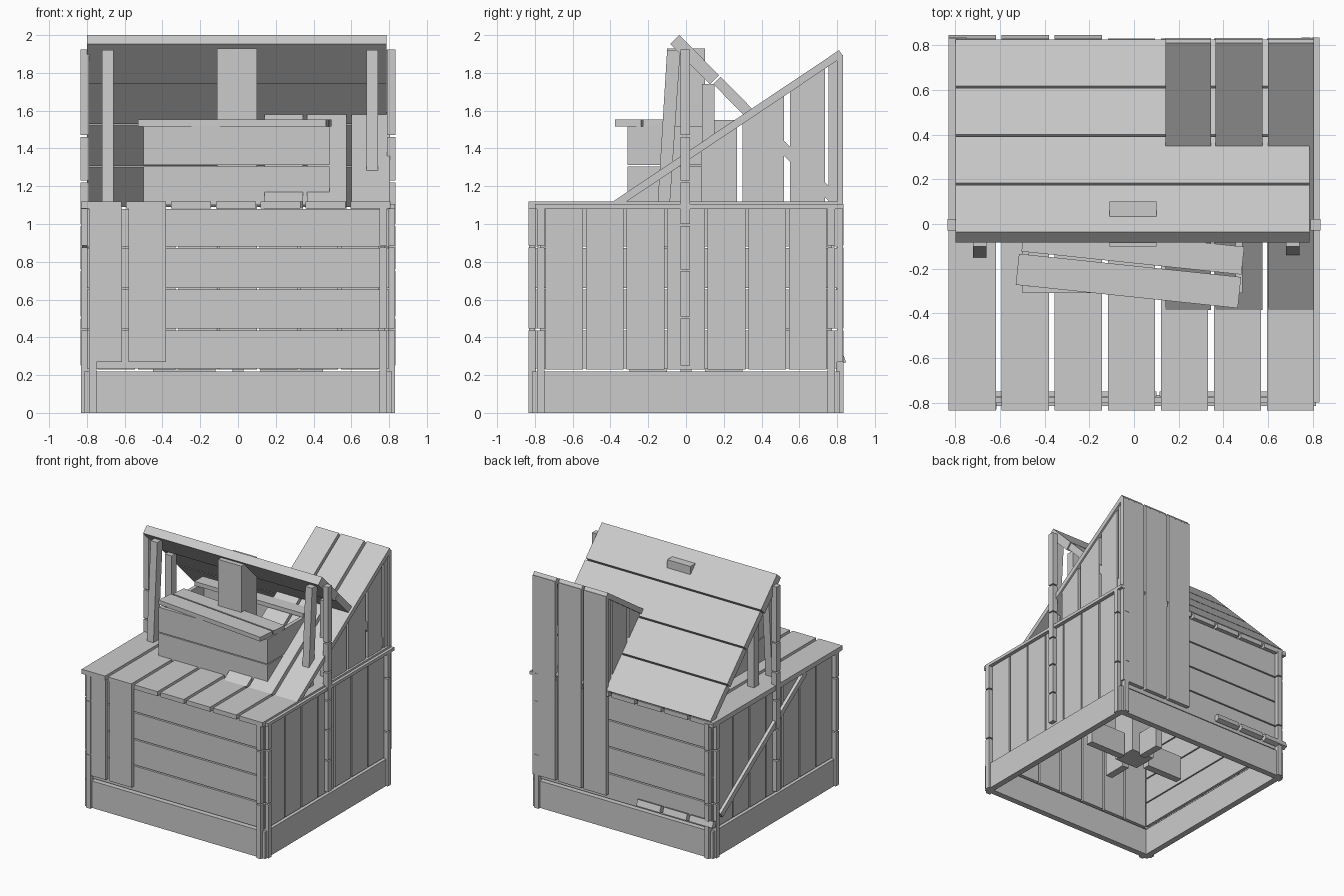
import bpy, math
from mathutils import Matrix, Vector

if "Cube" in bpy.data.objects:
    bpy.data.objects.remove(bpy.data.objects["Cube"])


def box(name, x, y, z, rot=None):
    """Box from (min, max) ranges, optionally rotated about its centre."""
    c = Vector((sum(x) / 2, sum(y) / 2, sum(z) / 2))
    h = Vector((x[1] - x[0], y[1] - y[0], z[1] - z[0])) / 2
    vs = [(sx * h.x, sy * h.y, sz * h.z) for sx in (-1, 1) for sy in (-1, 1) for sz in (-1, 1)]
    fs = [(0, 1, 3, 2), (4, 6, 7, 5), (0, 4, 5, 1), (2, 3, 7, 6), (0, 2, 6, 4), (1, 5, 7, 3)]
    me = bpy.data.meshes.new(name)
    me.from_pydata(vs, [], fs)
    ob = bpy.data.objects.new(name, me)
    bpy.context.collection.objects.link(ob)
    ob.location = c
    if rot:
        ob.rotation_euler = rot
    return ob


def prism(name, x, yz):
    """Extrude a convex y-z outline along x."""
    n = len(yz)
    vs = [(px, a, b) for px in x for a, b in yz]
    fs = [tuple(range(n))[::-1], tuple(range(n, 2 * n))]
    fs += [(i, (i + 1) % n, n + (i + 1) % n, n + i) for i in range(n)]
    me = bpy.data.meshes.new(name)
    me.from_pydata(vs, [], fs)
    me.validate()
    ob = bpy.data.objects.new(name, me)
    bpy.context.collection.objects.link(ob)
    return ob


def slab(name, x, a, b, t):
    """Plank whose top runs from a to b in the y-z plane, thickness t below."""
    d = (Vector(b) - Vector(a)).normalized()
    n = Vector((d.y, -d.x)) * t
    if n.y > 0:
        n = -n
    a, b = Vector(a), Vector(b)
    return prism(name, x, [tuple(a), tuple(b), tuple(b + n), tuple(a + n)])


# plank grids shared by deck and walls
cols = [(-0.83 + i * 0.2375, -0.83 + i * 0.2375 + 0.212) for i in range(7)]
cols = [(a, min(b, 0.81)) for a, b in cols]
rows = [(0.235, 0.437), (0.447, 0.652), (0.662, 0.872), (0.882, 1.08)]
mid = [(-0.745 + i * 0.215, -0.745 + i * 0.215 + 0.2) for i in range(7)]

# box walls: horizontal boards front and back, vertical boards at the sides
for s in (-1, 1):
    def o(a, b):
        return tuple(sorted((s * a, s * b)))
    for r in rows:
        box("wall_board", (-0.8, 0.8), o(0.775, 0.80), r)
        box("inner_side_board", o(0.75, 0.772), (-0.75, 0.75), r)
    for c in mid:
        box("inner_wall_board", c, o(0.75, 0.772), (0.23, 1.08))
        box("side_board", o(0.775, 0.80), c, (0.23, 1.08))
    box("skirt", (-0.815, 0.815), o(0.765, 0.815), (0, 0.22))
    box("skirt_side", o(0.765, 0.815), (-0.765, 0.765), (0, 0.22))
    # corner posts
    for t in (-1, 1):
        p = tuple(sorted((t * 0.75, t * 0.79)))
        q = tuple(sorted((t * 0.795, t * 0.835)))
        for z in ((0, 0.437), (0.447, 0.875), (0.885, 1.1)):
            box("corner_post_side", o(0.79, 0.83), p, z)
            box("corner_post_front", p, q, z) if s > 0 else box(
                "corner_post_front", tuple(sorted((-p[0], -p[1]))), q, z)
    # tall side post carrying the roof
    for z in ((0.25, 0.5), (0.51, 0.75), (0.76, 0.99), (1.0, 1.22), (1.23, 1.46), (1.47, 1.925)):
        box("roof_post", o(0.79, 0.835), (-0.028, 0.022), z)
    box("side_rail", o(0.795, 0.83), (-0.8, 0.835), (1.08, 1.105))

# deck planks
for i, c in enumerate(cols):
    box("deck_plank", c, (-0.835, 0.83), (1.083, 1.12))

# patch boards on front and back
for x in ((-0.79, -0.615), (-0.58, -0.38)):
    box("front_patch", x, (-0.83, -0.80), (0.27, 1.085))
bays = [(0.14, 0.345), (0.365, 0.575), (0.60, 0.805)]
for x in bays:
    box("back_tall_board", x, (0.80, 0.832), (0.27, 1.895))
for c in cols[:3]:
    box("back_low_board", c, (0.80, 0.84), (0.26, 0.31), (math.radians(20), 0, 0))

# lean-to roof, low at the front and high at the back
lo, hi = Vector((-0.385, 1.12)), Vector((0.81, 1.92))
for x in bays:
    slab("lean_to_plank", x, lo, hi, 0.04)
def under(y):
    return 1.12 + (y + 0.385) * 0.669 - 0.045
for y in ((0.08, 0.27), (0.30, 0.52), (0.55, 0.735), (0.755, 0.80)):
    for x in ((0.15, 0.175), (0.765, 0.79)):
        prism("lean_to_side_board", x, [(y[0], 1.1), (y[1], 1.1), (y[1], under(y[1])), (y[0], under(y[0]))])

# main sloping roof of four long planks
a, b = Vector((-0.035, 2.0)), Vector((0.835, 1.12))
for i in range(4):
    slab("roof_plank", (-0.8, 0.785), a.lerp(b, i / 4), a.lerp(b, (i + 1) / 4 - 0.009), 0.068 if i == 0 else 0.055)

# leaning supports and rear struts
for x in ((-0.72, -0.66), (0.68, 0.74)):
    prism("leaning_support", x, [(-0.15, 1.11), (-0.085, 1.11), (-0.03, 1.92), (-0.10, 1.92)])
    box("rear_strut", x, (0.085, 0.15), (1.1, 1.74))

# central post through the roof, with footing boards
box("centre_post", (-0.11, 0.10), (-0.10, 0.10), (0.23, 1.93))
for s in (-1, 1):
    box("footing", tuple(sorted((s * 0.12, s * 0.45))), (-0.03, 0.03), (0.2, 0.4))
    box("footing", (-0.03, 0.03), tuple(sorted((s * 0.1, s * 0.3))), (0.2, 0.4))

# well box on the deck
for z in ((1.1, 1.305), (1.312, 1.515)):
    for y in ((-0.31, -0.28), (0.23, 0.26)):
        box("well_board", (-0.5, 0.485), y, z)
    for x in ((-0.5, -0.47), (0.455, 0.485)):
        box("well_end", x, (-0.28, 0.23), z)
ang = (0, 0, math.radians(-6))
box("well_lid", (-0.525, 0.475), (-0.325, -0.185), (1.517, 1.552), ang)
box("well_lid_rear", (-0.50, 0.49), (-0.175, -0.05), (1.517, 1.552), ang)
box("well_rim_back", (-0.5, 0.485), (0.15, 0.26), (1.517, 1.55))

# diagonal brace on the left side
slab("brace", (-0.825, -0.80), (0.73, 0.34), (-0.36, 1.09), 0.045)
